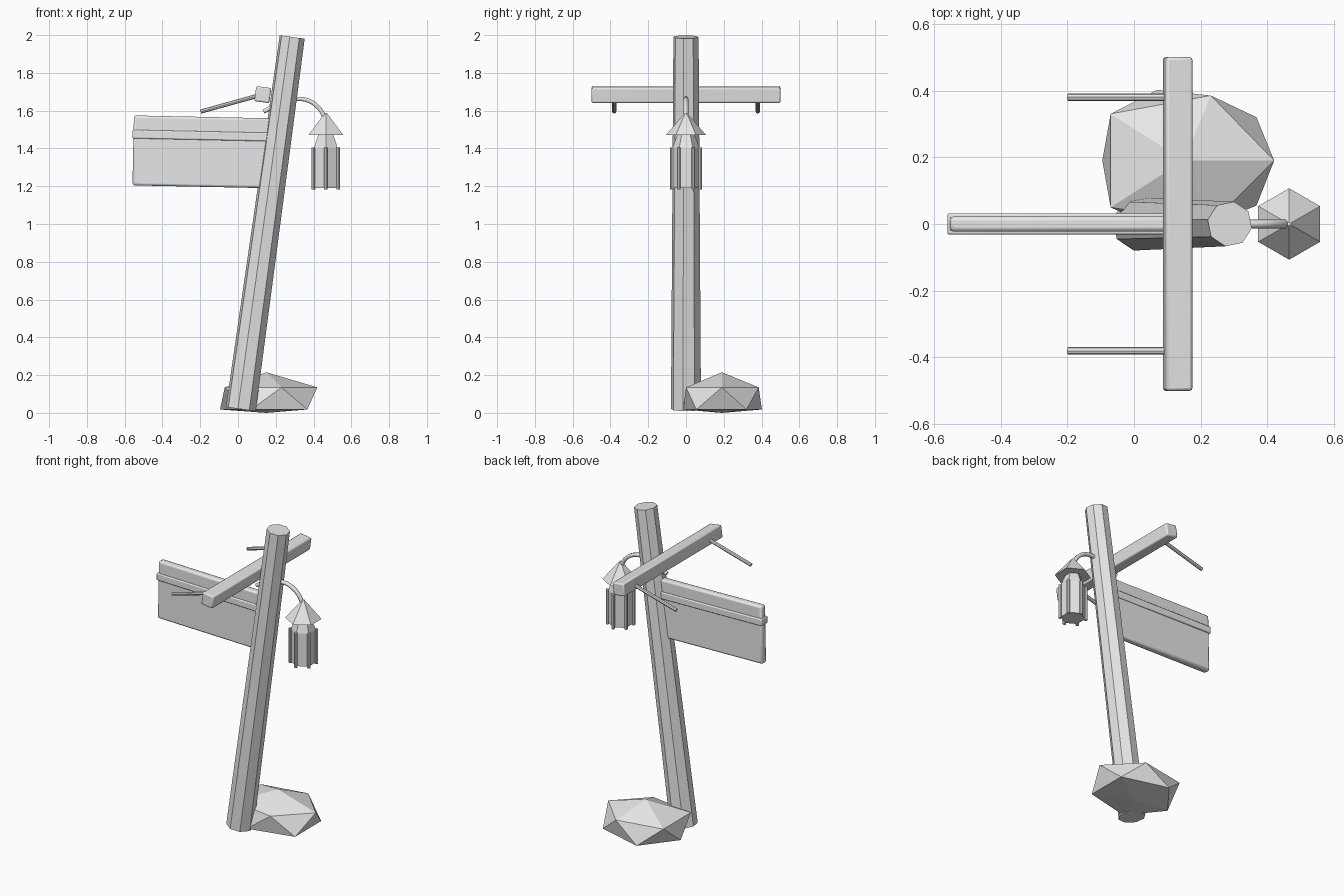
import bpy, bmesh, math
from mathutils import Vector, Matrix

if "Cube" in bpy.data.objects:
    bpy.data.objects.remove(bpy.data.objects["Cube"])

grey = bpy.data.materials.new("plain grey")
grey.diffuse_color = (0.8, 0.8, 0.8, 1)
grey.use_nodes = True
grey.node_tree.nodes["Principled BSDF"].inputs["Base Color"].default_value = grey.diffuse_color


def finish(name, bm, bevel=0, smooth=False):
    bmesh.ops.recalc_face_normals(bm, faces=bm.faces[:])
    mesh = bpy.data.meshes.new(name)
    bm.to_mesh(mesh)
    bm.free()
    mesh.materials.append(grey)
    ob = bpy.data.objects.new(name, mesh)
    bpy.context.collection.objects.link(ob)
    if bevel:
        mod = ob.modifiers.new("soft edges", 'BEVEL')
        mod.width, mod.segments = bevel, 2
    if smooth:
        bpy.ops.object.select_all(action='DESELECT')
        ob.select_set(True)
        bpy.context.view_layer.objects.active = ob
        bpy.ops.object.shade_smooth_by_angle(angle=math.radians(35))
    return ob


def rod(name, a, b, r1, r2, sides, turn=0.0):
    """Straight tapered prism from a to b, its first corner turned from +x."""
    a, b = Vector(a), Vector(b)
    z = (b - a).normalized()
    x = Vector((0, 1, 0)).cross(z)
    x = x.normalized() if x.length > 1e-4 else Vector((1, 0, 0))
    y = z.cross(x)
    bm = bmesh.new()
    rings = []
    for c, r in ((a, r1), (b, r2)):
        angles = [turn + math.tau * i / sides for i in range(sides)]
        rings.append([bm.verts.new(c + r * (x * math.cos(t) + y * math.sin(t))) for t in angles])
    for i in range(sides):
        j = (i + 1) % sides
        bm.faces.new((rings[0][i], rings[0][j], rings[1][j], rings[1][i]))
    bm.faces.new(rings[0][::-1])
    bm.faces.new(rings[1])
    return finish(name, bm)


def box(name, centre, size, tilt, bevel):
    bm = bmesh.new()
    bmesh.ops.create_cube(bm, size=1)
    bm.transform(Matrix.Translation(centre) @ Matrix.Rotation(tilt, 4, 'Y')
                 @ Matrix.Diagonal((*size, 1)))
    return finish(name, bm, bevel, True)


def lathe(name, centre, profile, sides, turn):
    """Faceted solid from (radius, z) pairs around a vertical axis."""
    bm = bmesh.new()
    rings = []
    for r, z in profile:
        rings.append([bm.verts.new((centre[0] + r * math.cos(turn + math.tau * i / sides),
                                    centre[1] + r * math.sin(turn + math.tau * i / sides), z))
                      for i in range(sides)])
    for lo, hi in zip(rings, rings[1:]):
        for i in range(sides):
            j = (i + 1) % sides
            bm.faces.new((lo[i], lo[j], hi[j], hi[i]))
    bm.faces.new(rings[0][::-1])
    bm.faces.new(rings[-1])
    return finish(name, bm)


# Leaning octagonal post
rod("post", (0.015, 0, 0.02), (0.287, 0, 1.99), 0.081, 0.068, 8, math.radians(-11))

# Crossbar with two thin rods hanging off it
box("crossbar", (0.131, 0, 1.685), (0.08, 1.0, 0.08), math.radians(7.9), 0.008)
for side, y in (("front", -0.38), ("back", 0.38)):
    rod(side + "_hanging_rod", (-0.198, y, 1.595), (0.12, y, 1.683), 0.011, 0.011, 8)

# Sign board with a raised band
tilt = math.radians(1.2)
box("sign_board", (-0.19, 0, 1.382), (0.73, 0.046, 0.37), tilt, 0.012)
box("sign_band", (-0.19, 0, 1.468), (0.738, 0.064, 0.045), tilt, 0.006)

# Curved lamp arm passing through the post
curve = bpy.data.curves.new("lamp_arm", 'CURVE')
curve.dimensions = '3D'
curve.bevel_depth = 0.013
curve.bevel_resolution = 1
curve.use_fill_caps = True
curve.resolution_u = 5
path = [(0.135, 1.595), (0.22, 1.638), (0.31, 1.662), (0.375, 1.652), (0.43, 1.612), (0.465, 1.55)]
spline = curve.splines.new('BEZIER')
spline.bezier_points.add(len(path) - 1)
for p, (x, z) in zip(spline.bezier_points, path):
    p.co = (x, 0, z)
    p.handle_left_type = p.handle_right_type = 'AUTO'
curve.materials.append(grey)
bpy.context.collection.objects.link(bpy.data.objects.new("lamp_arm", curve))

# Hexagonal lantern: roof, tapered body and corner bars
lamp = (0.465, 0)
quarter = math.pi / 2
lathe("lantern_roof", lamp, [(0.107, 1.47), (0.006, 1.588)], 6, quarter)
lathe("lantern_body", lamp, [(0.073, 1.19), (0.073, 1.40), (0.046, 1.472)], 6, quarter)
for i in range(6):
    t = quarter + math.tau * i / 6
    x, y = lamp[0] + 0.076 * math.cos(t), 0.076 * math.sin(t)
    rod(f"lantern_bar_{i + 1}", (x, y, 1.183), (x, y, 1.405), 0.01, 0.01, 8)

# Low faceted rock: two five-point rings between two tips
bm = bmesh.new()
for v in [(0.15, 0.19, 0.215), (0.15, 0.19, 0.0)]:
    bm.verts.new(v)
for x, y in [(0.42, 0.19), (0.23, 0.385), (-0.07, 0.33), (-0.07, 0.05), (0.23, 0.0)]:
    bm.verts.new((x, y, 0.135))
for x, y in [(-0.095, 0.19), (0.07, 0.402), (0.367, 0.32), (0.367, 0.055), (0.07, -0.015)]:
    bm.verts.new((x, y, 0.018))
bmesh.ops.convex_hull(bm, input=bm.verts[:])
finish("rock", bm)
